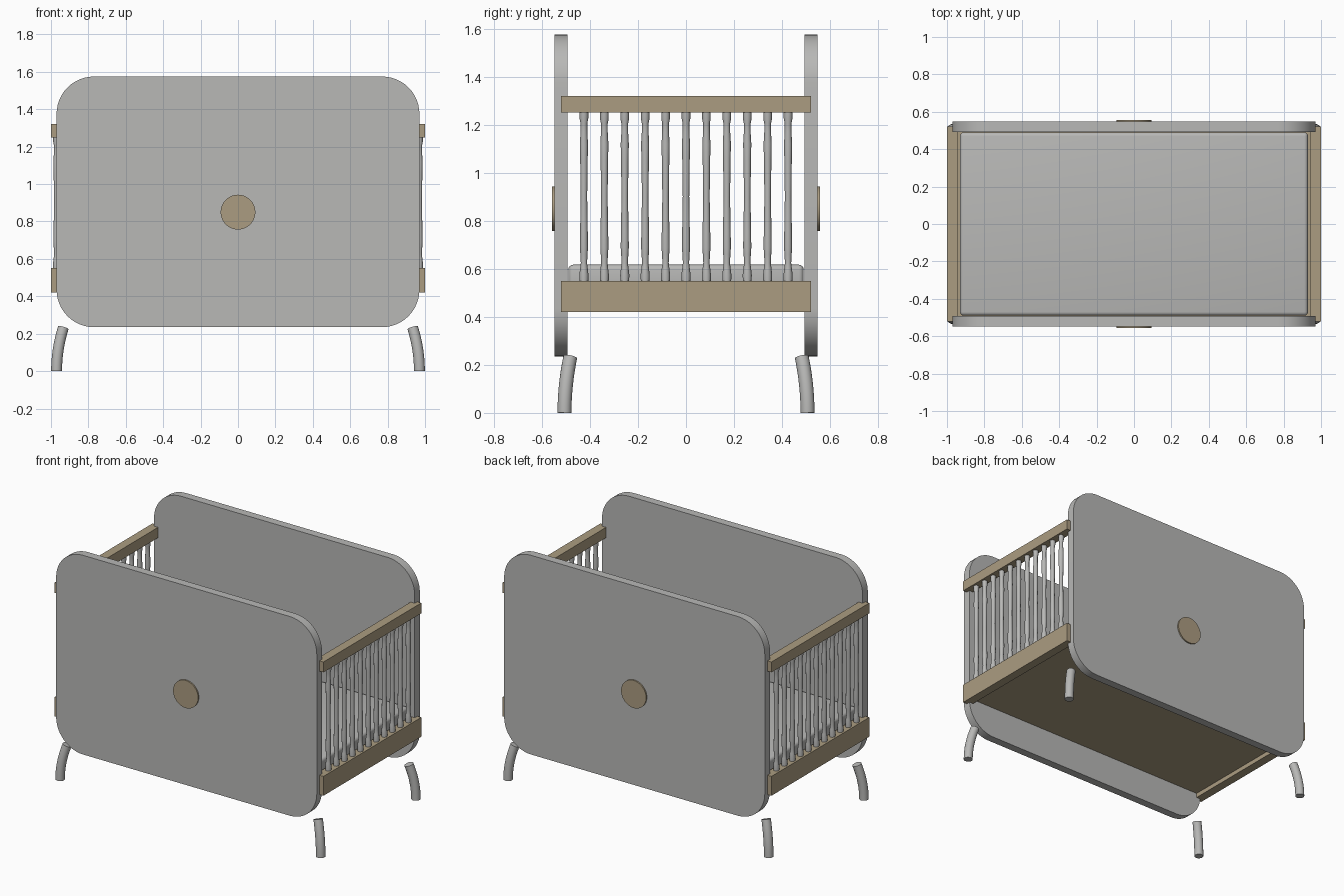
import bpy, bmesh, math
from mathutils import Vector

cube = bpy.data.objects.get("Cube")
if cube:
    bpy.data.objects.remove(cube, do_unlink=True)


def material(name, rgb):
    m = bpy.data.materials.new(name)
    m.use_nodes = True
    m.diffuse_color = (*rgb, 1)
    m.node_tree.nodes["Principled BSDF"].inputs["Base Color"].default_value = (*rgb, 1)
    return m


GREY = material("soft_grey", (0.48, 0.48, 0.47))
WOOD = material("pale_wood", (0.41, 0.335, 0.22))


def finish(name, bm, mat, smooth=False):
    bmesh.ops.recalc_face_normals(bm, faces=bm.faces)
    me = bpy.data.meshes.new(name)
    bm.to_mesh(me)
    bm.free()
    me.materials.append(mat)
    ob = bpy.data.objects.new(name, me)
    bpy.context.collection.objects.link(ob)
    if smooth:
        bpy.ops.object.select_all(action="DESELECT")
        ob.select_set(True)
        bpy.context.view_layer.objects.active = ob
        bpy.ops.object.shade_smooth_by_angle(angle=math.radians(35))
    return ob


def box(name, lo, hi, mat, bevel=0):
    bm = bmesh.new()
    bmesh.ops.create_cube(bm, size=1)
    lo, hi = Vector(lo), Vector(hi)
    for v in bm.verts:
        v.co = (lo + hi) / 2 + v.co * (hi - lo)
    if bevel:
        bmesh.ops.bevel(bm, geom=bm.edges[:], offset=bevel, segments=4,
                        profile=0.5, affect="EDGES")
    return finish(name, bm, mat, bevel > 0)


def slab(name, outline, y0, y1, mat):
    """Extrude an x-z outline along y."""
    bm = bmesh.new()
    face = bm.faces.new([bm.verts.new((x, y0, z)) for x, z in outline])
    ext = bmesh.ops.extrude_face_region(bm, geom=[face])["geom"]
    for v in ext:
        if isinstance(v, bmesh.types.BMVert):
            v.co.y = y1
    return finish(name, bm, mat, True)


def tube(name, path, radii, mat, sides=16):
    """Capped tube with rings square to the path."""
    bm = bmesh.new()
    path = [Vector(p) for p in path]
    rings = []
    for i, (p, r) in enumerate(zip(path, radii)):
        t = path[min(i + 1, len(path) - 1)] - path[max(i - 1, 0)]
        u = t.cross(Vector((0, 1, 0))).normalized()
        w = t.cross(u).normalized()
        angles = [math.tau * k / sides for k in range(sides)]
        rings.append([bm.verts.new(p + r * (u * math.cos(a) + w * math.sin(a)))
                      for a in angles])
    for a, b in zip(rings, rings[1:]):
        for k in range(sides):
            n = (k + 1) % sides
            bm.faces.new((a[k], a[n], b[n], b[k]))
    bm.faces.new(rings[0])
    bm.faces.new(rings[-1])
    return finish(name, bm, mat, True)


# Outlines of the rounded panels and the discs
W, Z0, Z1, R = 0.97, 0.235, 1.575, 0.2
corners = [(W - R, Z1 - R), (R - W, Z1 - R), (R - W, Z0 + R), (W - R, Z0 + R)]
panel = []
for q, (cx, cz) in enumerate(corners):
    for k in range(13):
        a = math.pi / 2 * (q + k / 12)
        panel.append((cx + R * math.cos(a), cz + R * math.sin(a)))
disc = [(0.093 * math.cos(math.tau * k / 40), 0.85 + 0.093 * math.sin(math.tau * k / 40))
        for k in range(40)]

# Front and back panels, each with a round wooden plate
for side, s in (("front", -1), ("back", 1)):
    slab(side + "_panel", panel, s * 0.493, s * 0.548, GREY)
    slab(side + "_disc", disc, s * 0.547, s * 0.557, WOOD)

# Turned spindle profile: height, radius
profile = [(0.54, 0.018), (0.575, 0.019), (0.6, 0.016), (0.625, 0.013), (0.66, 0.015),
           (0.69, 0.017), (0.75, 0.016), (0.9, 0.0135), (1.05, 0.0155), (1.12, 0.017),
           (1.17, 0.014), (1.205, 0.014), (1.225, 0.018), (1.26, 0.018)]

# Side rails, spindles and legs
for side, s in (("left", 1), ("right", -1)):
    box(side + "_top_rail", (s * 0.97 - 0.03, -0.52, 1.25),
        (s * 0.97 + 0.03, 0.52, 1.32), WOOD)
    box(side + "_bottom_rail", (s * 0.97 - 0.03, -0.52, 0.42),
        (s * 0.97 + 0.03, 0.52, 0.55), WOOD)
    for i in range(11):
        y = (i - 5) * 0.085
        tube(f"{side}_spindle_{i + 1}", [(s * 0.97, y, z) for z, r in profile],
             [r for z, r in profile], GREY, 12)
    for end, e in (("front", -1), ("back", 1)):
        path = []
        for k in range(9):
            t = k / 8
            path.append((s * (0.97 - 0.036 * t ** 2), e * (0.506 - 0.024 * t ** 2), 0.232 * t))
        tube(f"{side}_{end}_leg", path, [0.029] * 9, GREY, 20)

# Bed base and mattress
box("bed_base", (-0.94, -0.493, 0.45), (0.94, 0.493, 0.5), WOOD)
box("mattress", (-0.93, -0.49, 0.5), (0.93, 0.49, 0.617), GREY, 0.02)
